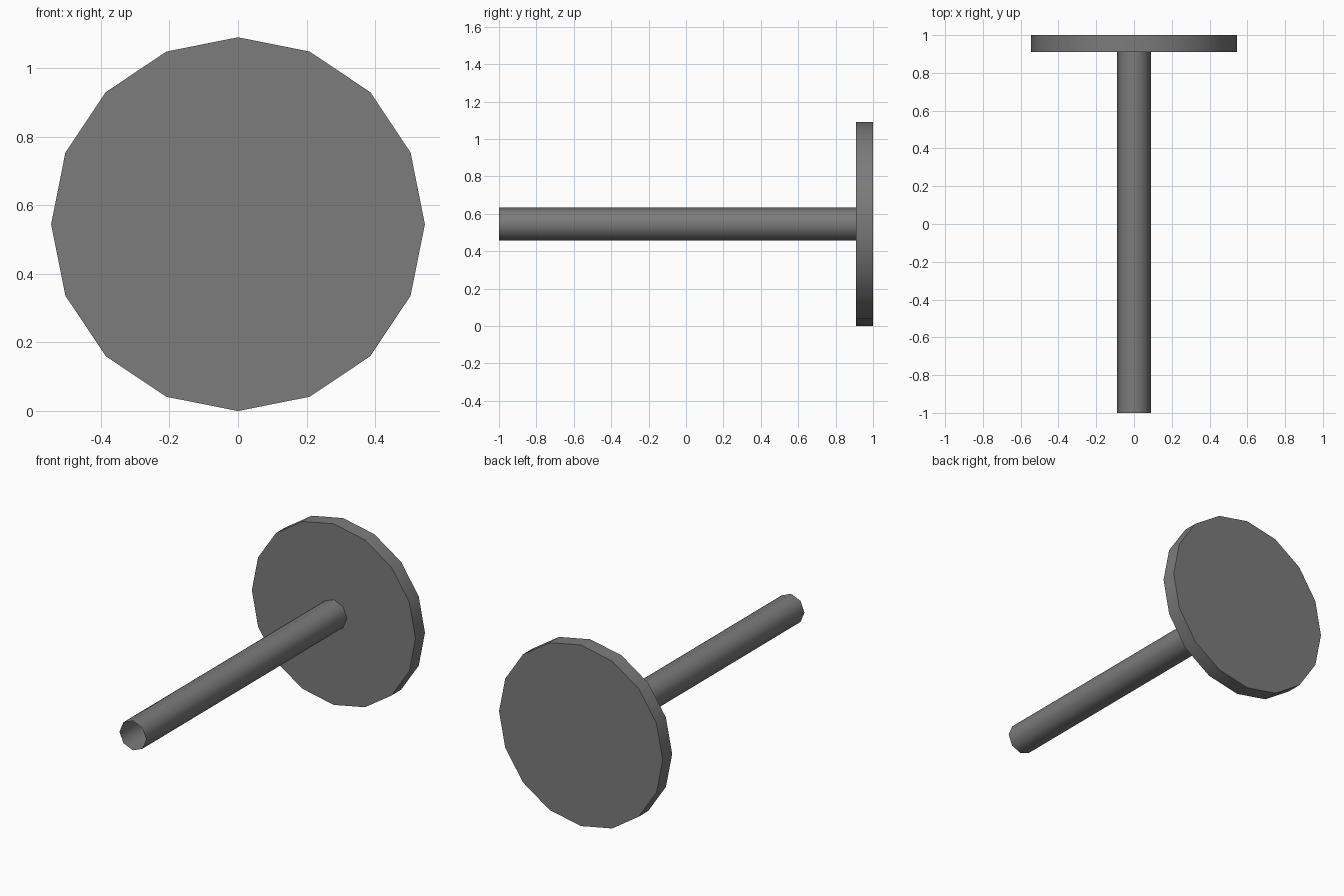
import bpy, bmesh, math

if "Cube" in bpy.data.objects:
    bpy.data.objects.remove(bpy.data.objects["Cube"])

grey = bpy.data.materials.new("dark grey")
grey.diffuse_color = (0.2, 0.2, 0.2, 1)
grey.use_nodes = True
grey.node_tree.nodes["Principled BSDF"].inputs["Base Color"].default_value = grey.diffuse_color
CZ = 0.545


def cylinder(name, radius, sides, y0, y1, capped):
    """Prism along y with a vertex pointing straight up."""
    bm = bmesh.new()
    rings = []
    for y in (y0, y1):
        ring = []
        for i in range(sides):
            a = 2 * math.pi * i / sides
            ring.append(bm.verts.new((radius * math.sin(a), y, CZ + radius * math.cos(a))))
        rings.append(ring)
    front, back = rings
    for i in range(sides):
        j = (i + 1) % sides
        f = bm.faces.new((front[i], back[i], back[j], front[j]))
        f.smooth = True
    if capped:
        bm.faces.new(front)
        bm.faces.new(back[::-1])
        # caps meet the rim at a hard edge
        for e in bm.edges:
            if abs(e.verts[0].co.y - e.verts[1].co.y) < 1e-6:
                e.smooth = False
    bm.normal_update()
    mesh = bpy.data.meshes.new(name)
    bm.to_mesh(mesh)
    bm.free()
    mesh.materials.append(grey)
    obj = bpy.data.objects.new(name, mesh)
    bpy.context.collection.objects.link(obj)
    return obj


# Flat round head
cylinder("head_disc", 0.545, 16, 0.91, 1.0, True)
# Open-ended tubular shaft
cylinder("shaft", 0.089, 8, -1.0, 0.91, False)
